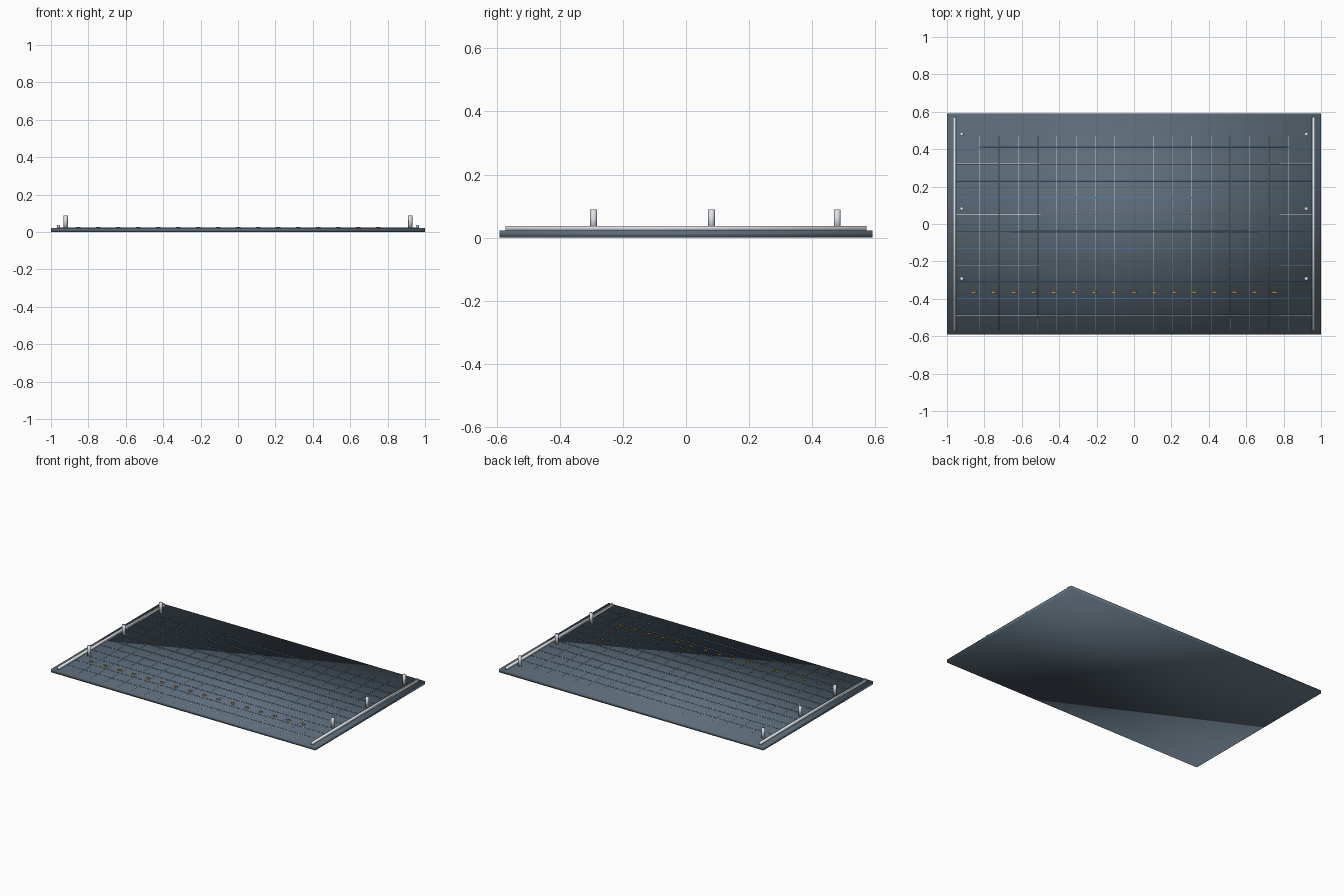
import bpy
import bmesh
from mathutils import Matrix

cube = bpy.data.objects.get("Cube")
if cube:
    bpy.data.objects.remove(cube, do_unlink=True)


def material(name, r, g, b):
    m = bpy.data.materials.new(name)
    m.use_nodes = True
    m.diffuse_color = (r, g, b, 1)
    m.node_tree.nodes["Principled BSDF"].inputs["Base Color"].default_value = (r, g, b, 1)
    return m


slate = material("slate", 0.11, 0.15, 0.19)
steel = material("pale steel", 0.76, 0.81, 0.86)
grey = material("joint grey", 0.52, 0.58, 0.65)
blue = material("line blue", 0.08, 0.28, 0.75)
gold = material("amber", 0.95, 0.52, 0.07)


def finish(name, bm, mat):
    mesh = bpy.data.meshes.new(name)
    bm.to_mesh(mesh)
    bm.free()
    mesh.materials.append(mat)
    mesh.shade_smooth()
    obj = bpy.data.objects.new(name, mesh)
    bpy.context.collection.objects.link(obj)
    return obj


def add_box(bm, x, y, z, sx, sy, sz):
    # x and y are the centre, z is the underside
    place = Matrix.Translation((x, y, z + sz / 2)) @ Matrix.Diagonal((sx, sy, sz, 1))
    bmesh.ops.create_cube(bm, size=1, matrix=place)


TOP = 0.022
COLUMN_STEP = 0.103
ROW_STEP = 0.09

# Deck plate
bm = bmesh.new()
add_box(bm, 0, 0, 0, 2, 1.184, TOP)
finish("deck_plate", bm, slate)

# Side rails and their posts
for side, label in ((1, "left"), (-1, "right")):
    bm = bmesh.new()
    add_box(bm, side * 0.96, 0, TOP, 0.014, 1.144, 0.015)
    finish(label + "_rail", bm, steel)

    bm = bmesh.new()
    for y in (-0.293, 0.081, 0.48):
        bmesh.ops.create_cone(
            bm, cap_ends=True, segments=12, radius1=0.011, radius2=0.011, depth=0.068,
            matrix=Matrix.Translation((side * 0.921, y, TOP + 0.033)))
    finish(label + "_posts", bm, steel)

# Lengthwise joints
bm = bmesh.new()
for i in range(-8, 9):
    add_box(bm, i * COLUMN_STEP, -0.05, TOP - 0.001, 0.0025, 1.04, 0.0018)
finish("column_joints", bm, grey)

# Crosswise joints, each with a raised blue line along its middle
joints, lines = bmesh.new(), bmesh.new()
for k in range(-6, 5):
    y = 0.0505 + k * ROW_STEP
    add_box(joints, 0, y, TOP - 0.001, 1.91, 0.004, 0.0018)
    add_box(lines, 0, y, TOP - 0.001, 1.91, 0.002, 0.004)
finish("row_joints", joints, grey)
finish("blue_lines", lines, blue)

# Row of amber markers
bm = bmesh.new()
for i in range(16):
    add_box(bm, -0.855 + i * 0.107, -0.365, TOP - 0.001, 0.024, 0.01, 0.006)
finish("amber_markers", bm, gold)
